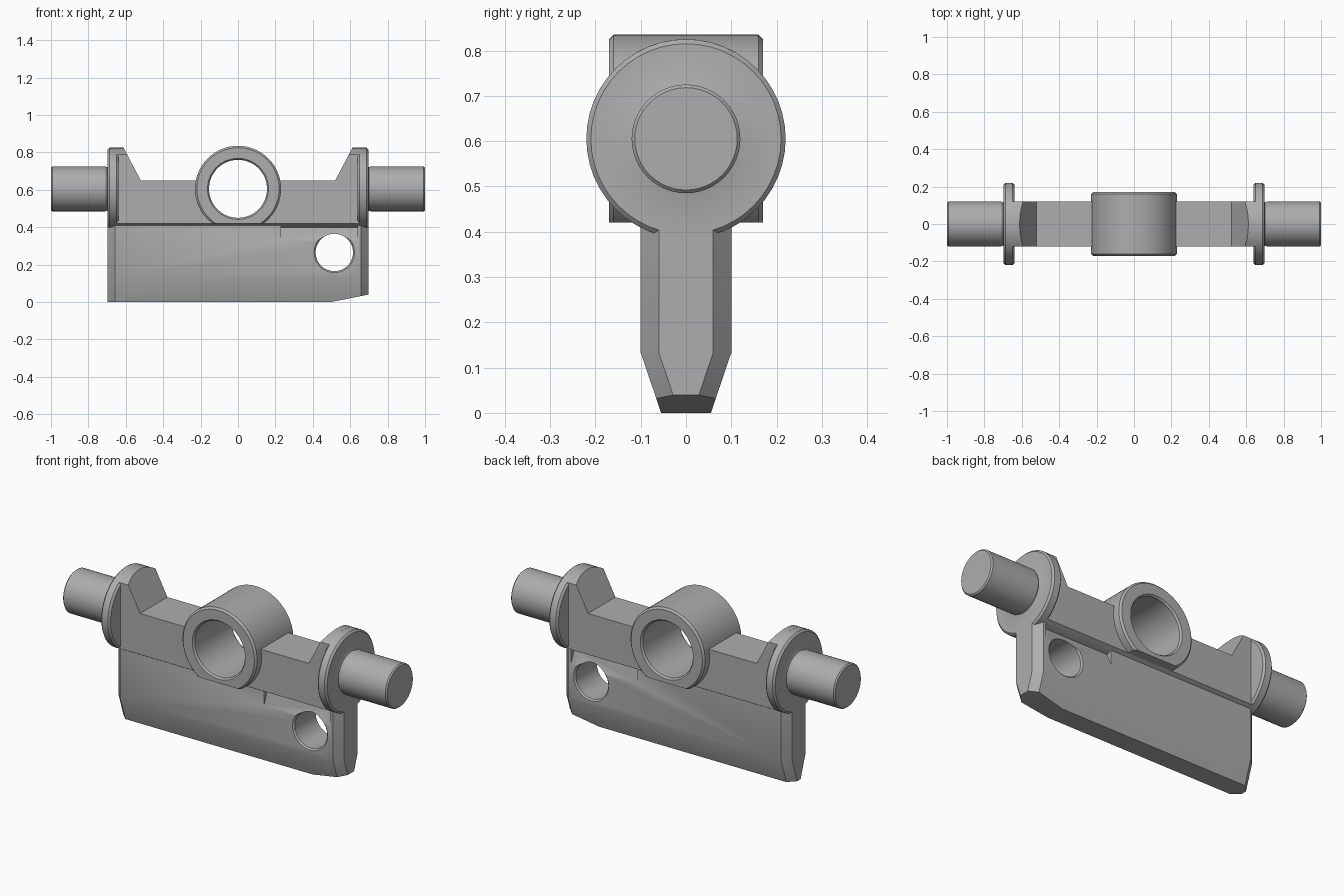
import bpy, bmesh, math
from mathutils import Vector

cube = bpy.data.objects.get("Cube")
if cube:
    bpy.data.objects.remove(cube, do_unlink=True)

AXIS_Z = 0.605      # height of the pivot axis and hub
FLANGE_R = 0.22

steel = bpy.data.materials.new("grey_steel")
steel.use_nodes = True
GREY = (0.42, 0.42, 0.42, 1)
steel.diffuse_color = GREY
steel.node_tree.nodes["Principled BSDF"].inputs["Base Color"].default_value = GREY


def finish(name, bm):
    bmesh.ops.remove_doubles(bm, verts=bm.verts, dist=1e-5)
    bmesh.ops.recalc_face_normals(bm, faces=bm.faces)
    mesh = bpy.data.meshes.new(name)
    bm.to_mesh(mesh)
    bm.free()
    mesh.materials.append(steel)
    ob = bpy.data.objects.new(name, mesh)
    bpy.context.collection.objects.link(ob)
    return ob


def skin(bm, rings, close=False, caps=True):
    """Bridge equal rings of points, optionally joining last to first."""
    vs = [[bm.verts.new(p) for p in r] for r in rings]
    n = len(vs[0])
    pairs = list(zip(vs, vs[1:])) + ([(vs[-1], vs[0])] if close else [])
    for a, b in pairs:
        for i in range(n):
            j = (i + 1) % n
            bm.faces.new((a[i], a[j], b[j], b[i]))
    if caps and not close:
        bm.faces.new(vs[0])
        bm.faces.new(vs[-1])


def lathe(profile, axis, centre, close=False, segs=48):
    """Turn (radius, position) points about the x or y axis."""
    bm = bmesh.new()
    rings = []
    for r, t in profile:
        ring = []
        for i in range(segs):
            a = math.tau * i / segs
            u, w = r * math.cos(a), r * math.sin(a)
            p = Vector((t, u, w)) if axis == "x" else Vector((u, t, w))
            ring.append(p + Vector(centre))
        rings.append(ring)
    skin(bm, rings, close)
    return bm


def prism(points, axis, lo, hi):
    """Extrude a 2D outline along x (points are y, z) or y (points are x, z)."""
    bm = bmesh.new()
    put = (lambda p, t: (t, p[0], p[1])) if axis == "x" else (lambda p, t: (p[0], t, p[1]))
    skin(bm, [[put(p, t) for p in points] for t in (lo, hi)])
    return bm


def slice_off(bm, point, normal):
    """Remove everything on the normal side of a plane and cap the cut."""
    geom = bm.verts[:] + bm.edges[:] + bm.faces[:]
    cut = bmesh.ops.bisect_plane(bm, geom=geom, plane_co=point, plane_no=normal, clear_outer=True)
    edges = [e for e in cut["geom_cut"] if isinstance(e, bmesh.types.BMEdge)]
    bmesh.ops.contextual_create(bm, geom=edges)


def carve(ob, bm):
    cutter = finish("cutter", bm)
    cutter.hide_render = True
    mod = ob.modifiers.new("cut", "BOOLEAN")
    mod.operation, mod.solver, mod.object = "DIFFERENCE", "EXACT", cutter
    bpy.context.view_layer.objects.active = ob
    bpy.ops.object.modifier_apply(modifier=mod.name)
    bpy.data.objects.remove(cutter, do_unlink=True)


parts = []

# Journal pins, each turned in one piece with its flange
pin = [(0, 0.64), (0.21, 0.64), (FLANGE_R, 0.65), (FLANGE_R, 0.687), (0.21, 0.697),
       (0.122, 0.697), (0.115, 0.7), (0.12, 0.71), (0.12, 0.993), (0.113, 1), (0, 1)]
for side, sign in (("left", 1), ("right", -1)):
    turned = [(r, sign * t) for r, t in pin]
    parts.append(finish(side + "_flanged_pin", lathe(turned, "x", (0, 0, AXIS_Z))))

# Cross beam: round bar with flat sides, notched to leave an ear at each end
half = math.asin(0.12 / FLANGE_R)
outline = []
for base in (math.pi / 2, -math.pi / 2):
    for i in range(13):
        a = base - half + 2 * half * i / 12
        outline.append((FLANGE_R * math.cos(a), AXIS_Z + FLANGE_R * math.sin(a)))
beam = finish("cross_beam", prism(outline, "x", -0.65, 0.65))
carve(beam, prism([(-0.52, 0.65), (0.52, 0.65), (0.63, 0.86), (-0.63, 0.86)], "y", -0.3, 0.3))
carve(beam, lathe([(0.16, -0.3), (0.16, 0.3)], "y", (0, 0, AXIS_Z)))
parts.append(beam)

# Hub ring with chamfered rims and a flat underside
ring = [(0.155, -0.16), (0.163, -0.17), (0.22, -0.17), (0.23, -0.16)]
ring += [(r, -t) for r, t in reversed(ring)]
bm = lathe(ring, "y", (0, 0, AXIS_Z), close=True, segs=64)
slice_off(bm, (0, 0, 0.42), (0, 0, -1))
parts.append(finish("hub_ring", bm))

# Blade: tapered foot, chamfered ends, sloped toe
def section(x, inset):
    right = [(0.055 - inset, 0), (0.1 - inset, 0.133), (0.1 - inset, 0.43)]
    return [(x, y, z) for y, z in right] + [(x, -y, z) for y, z in reversed(right)]

bm = bmesh.new()
skin(bm, [section(-0.697, 0.04), section(-0.657, 0), section(0.657, 0), section(0.697, 0.04)])
slice_off(bm, (0.5, 0, 0), (0.2, 0, -1))
blade = finish("blade", bm)
for s in (-1, 1):
    relief = [(s * 0.07, 0.4), (s * 0.07, 0.45), (s * 0.13, 0.45), (s * 0.13, 0.26)]
    carve(blade, prism(relief, "x", 0.23, 0.64))
bore = [(0.12, -0.112), (0.1, -0.092), (0.1, 0.092), (0.12, 0.112)]
carve(blade, lathe(bore, "y", (0.515, 0, 0.265)))
parts.append(blade)

# Smooth the turned surfaces, keep machined edges crisp
bpy.ops.object.select_all(action="DESELECT")
for ob in parts:
    ob.select_set(True)
bpy.context.view_layer.objects.active = parts[0]
bpy.ops.object.shade_smooth_by_angle(angle=math.radians(25))
